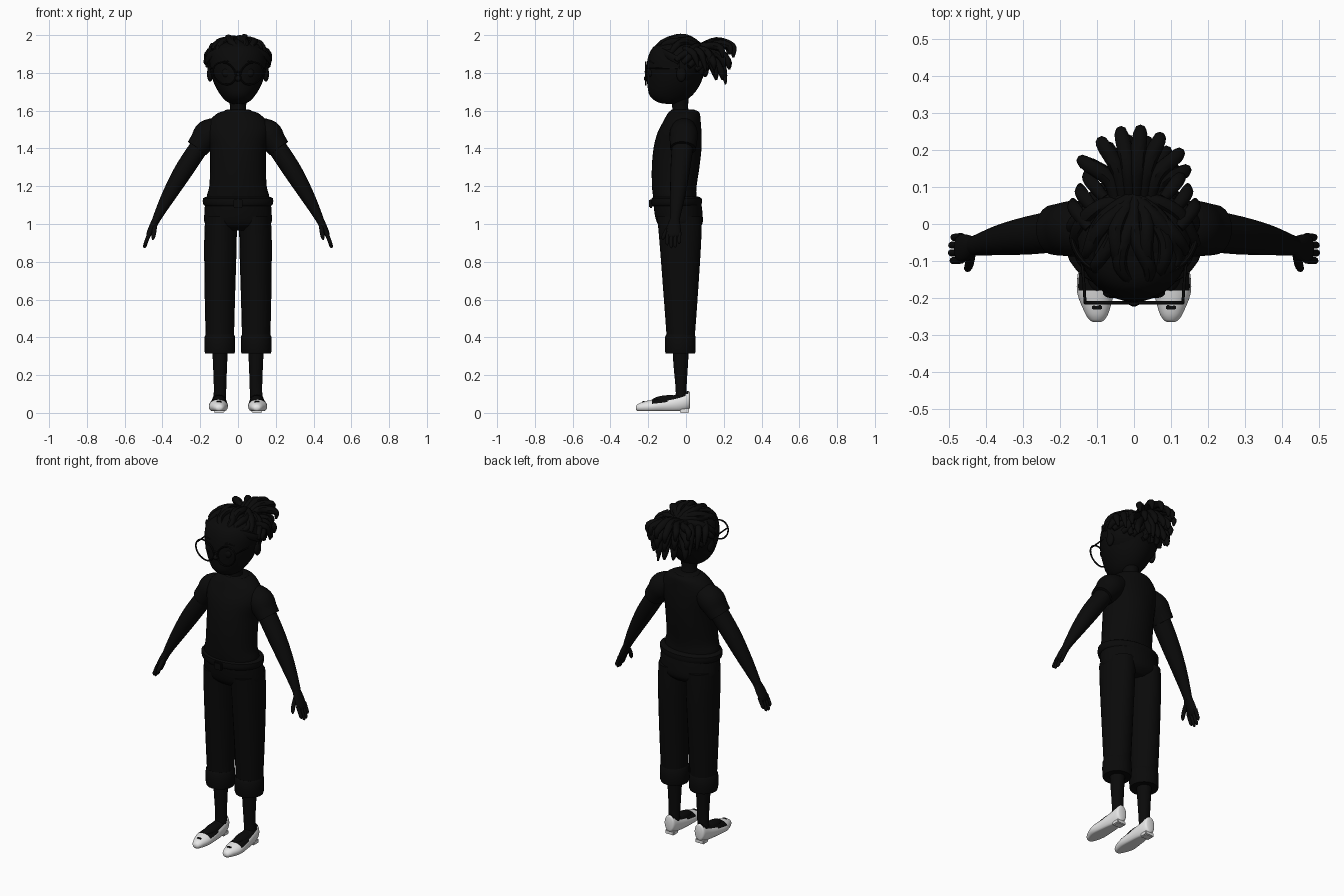
import bpy, bmesh, math, random
from mathutils import Vector

random.seed(4)
X, Y, Z = Vector((1, 0, 0)), Vector((0, 1, 0)), Vector((0, 0, 1))
cube = bpy.data.objects.get("Cube")
if cube:
    bpy.data.objects.remove(cube)


def material(name, value):
    m = bpy.data.materials.new(name)
    m.use_nodes = True
    col = (value, value, value, 1)
    m.diffuse_color = col
    m.node_tree.nodes["Principled BSDF"].inputs["Base Color"].default_value = col
    return m


BLACK = material("black", 0.003)
WHITE = material("white", 0.8)


def finish(name, bm, mat=BLACK):
    bmesh.ops.recalc_face_normals(bm, faces=bm.faces)
    me = bpy.data.meshes.new(name)
    bm.to_mesh(me)
    bm.free()
    ob = bpy.data.objects.new(name, me)
    bpy.context.collection.objects.link(ob)
    me.materials.append(mat)
    bpy.ops.object.select_all(action='DESELECT')
    ob.select_set(True)
    bpy.context.view_layer.objects.active = ob
    bpy.ops.object.shade_smooth_by_angle(angle=math.radians(45))
    return ob


def spline(pts, steps):
    """Catmull-Rom samples through tuples of any length."""
    p = [pts[0]] + list(pts) + [pts[-1]]
    out = []
    for i in range(1, len(p) - 2):
        for k in range(steps):
            t = k / steps
            out.append([0.5 * (2 * b + (c - a) * t + (2 * a - 5 * b + 4 * c - d) * t * t
                               + (3 * b - a - 3 * c + d) * t ** 3)
                        for a, b, c, d in zip(*p[i - 1:i + 3])])
    return out + [list(pts[-1])]


def loft(name, sections, ref=Y, axis=None, sides=20, steps=4, mat=BLACK, floor=None):
    """Skin over sections (x, y, z, radius across, radius along ref)."""
    s = spline(sections, steps)
    bm = bmesh.new()
    rings = []
    for i, (x, y, z, a, b) in enumerate(s):
        n, m = s[min(i + 1, len(s) - 1)], s[max(i - 1, 0)]
        t = axis or (Vector(n[:3]) - Vector(m[:3])).normalized()
        v = (ref - t * ref.dot(t)).normalized()
        u = v.cross(t)
        ring = []
        for k in range(sides):
            w = math.tau * k / sides
            co = (Vector((x, y, z)) + u * max(a, .001) * math.cos(w)
                  + v * max(b, .001) * math.sin(w))
            if floor is not None:
                co.z = max(co.z, floor)
            ring.append(bm.verts.new(co))
        rings.append(ring)
    for r, q in zip(rings, rings[1:]):
        for k in range(sides):
            j = (k + 1) % sides
            bm.faces.new((r[k], r[j], q[j], q[k]))
    bm.faces.new(rings[0])
    bm.faces.new(rings[-1])
    return finish(name, bm, mat)


def ball(name, loc, size, keep=None):
    bm = bmesh.new()
    bmesh.ops.create_uvsphere(bm, u_segments=28, v_segments=18, radius=1)
    for v in bm.verts:
        v.co = Vector([c * r + o for c, r, o in zip(v.co, size, loc)])
    if keep:
        bmesh.ops.delete(bm, geom=[v for v in bm.verts if not keep(v.co)], context='VERTS')
    return finish(name, bm)


def box(name, loc, size, mat=BLACK, bevel=.004):
    bm = bmesh.new()
    bmesh.ops.create_cube(bm, size=1)
    for v in bm.verts:
        v.co = Vector([c * r + o for c, r, o in zip(v.co, size, loc)])
    bmesh.ops.bevel(bm, geom=bm.edges[:], offset=bevel, segments=2, affect='EDGES')
    return finish(name, bm, mat)


def wire(name, pts, r, ref=Y, steps=3):
    return loft(name, [(*p, r, r) for p in pts], ref=ref, sides=8, steps=steps)


# Head, neck and face
loft("head", [(0, -.075, 1.635, .02, .02), (0, -.085, 1.645, .055, .065),
              (0, -.08, 1.68, .09, .112), (0, -.065, 1.74, .125, .14),
              (0, -.055, 1.82, .148, .155), (0, -.05, 1.9, .148, .145),
              (0, -.045, 1.95, .11, .11), (0, -.04, 1.98, .01, .01)], axis=Z, sides=32)
loft("neck", [(0, -.025, 1.56, .06, .055), (0, -.03, 1.61, .043, .042),
              (0, -.035, 1.68, .05, .05)], axis=Z)
ball("nose", (0, -.205, 1.77), (.018, .018, .016))
ball("lips", (0, -.186, 1.705), (.028, .012, .009))

# Glasses, eyes, brows and ears
for s, side in ((-1, "right"), (1, "left")):
    ball(side + "_ear", (s * .148, -.025, 1.795), (.016, .026, .042))
    ball(side + "_eye", (s * .06, -.186, 1.8), (.024, .014, .024))
    wire(side + "_brow", [(s * .03, -.194, 1.85), (s * .06, -.19, 1.862),
                          (s * .095, -.168, 1.85)], .005, Z)
    rim = []
    for k in range(25):
        a = math.tau * k / 24
        rim.append((s * (.072 + .06 * math.cos(a)), -.213,
                    1.797 + .058 * math.sin(a) + .012 * math.cos(a)))
    wire(side + "_glasses_rim", rim, .0045, steps=1)
    wire(side + "_glasses_arm", [(s * .132, -.213, 1.825), (s * .138, -.13, 1.825),
                                 (s * .15, -.02, 1.825)], .004, Z)
wire("glasses_bridge", [(-.015, -.213, 1.8), (0, -.216, 1.806), (.015, -.213, 1.8)], .0045, Z)

# Hair cap and headband
C, R = Vector((0, -.035, 1.845)), Vector((.163, .137, .137))
ball("hair_cap", C, R, lambda c: c.z > 1.71 and (c.y > -.045 or c.z > 1.885 - (c.y + .045) * .1))


def on_skull(d, lift=0.0):
    d = d.normalized()
    return C + Vector([a * (r + lift) for a, r in zip(d, R)])


band = []
for k in range(17):
    a = math.pi * k / 16
    p = on_skull(Vector((math.cos(a), -.9 * math.sin(a), .12 + .5 * math.sin(a))), .006)
    band.append((*p, .008, .02))
loft("headband", band, ref=Z, sides=10, steps=2)

# Locks swept over the skull to the knot, weaving side to side
knot = Vector((0, .75, .66)).normalized()
for i in range(24):
    a = math.tau * (i + .5) / 24
    front = -math.cos(a)
    start = Vector((math.sin(a), front, .12 + (.5 if front < -.3 else -.55 * max(front, 0))))
    start.normalize()
    path = []
    for k in range(8):
        t = k / 7
        d = start.lerp(knot, t)
        d.x += .13 * math.sin(t * 7 + i * 2) * (1 - t)
        p = on_skull(d, .004 + .006 * math.sin(t * 8 + i * 3))
        r = .013 + .007 * math.sin(math.pi * t)
        path.append((*p, r, r))
    loft("lock_%02d" % i, path, ref=X, sides=8, steps=3)

# Ponytail locks fanning out and hanging from the knot
base = on_skull(knot)
for i in range(17):
    f = i / 8 - 1 if i < 17 else 0
    row = i % 3
    tip = Vector((f * .135, .255 - .08 * f * f - .025 * row, 1.9 - .065 * row - .02 * random.random()))
    mid = base.lerp(tip, .5)
    mid.z = 1.972 - .03 * row - .03 * abs(f)
    low = tip + Vector((0, -.008, .045))
    rad = (.016, .021, .019, .006)
    pts = (base + Vector((f * .05, 0, 0)), mid, low, tip)
    loft("ponytail_lock_%02d" % i, [(*p, r, r) for p, r in zip(pts, rad)], ref=X, sides=8)
for s, side in ((-1, "right"), (1, "left")):
    for k in range(3):
        x, y = .15 - .02 * k, .04 + .04 * k
        loft("%s_loose_lock_%d" % (side, k),
             [(s * (x - .03), y - .05, 1.93, .015, .015), (s * (x + .01), y, 1.9, .019, .019),
              (s * (x + .015), y + .025, 1.83 - .02 * k, .006, .006)], ref=X, sides=8)
loft("hanging_lock", [(.02, .1, 1.93, .015, .015), (.03, .17, 1.89, .02, .02),
                      (.035, .2, 1.81, .017, .017), (.04, .21, 1.74, .005, .005)], ref=X, sides=8)

# Shirt body, collar, waistband and buckle
loft("shirt", [(0, -.012, 1.6, .065, .07), (0, -.012, 1.585, .11, .085),
               (0, -.022, 1.54, .155, .1), (0, -.035, 1.48, .165, .117),
               (0, -.045, 1.4, .15, .127), (0, -.055, 1.3, .148, .126),
               (0, -.062, 1.2, .152, .118), (0, -.06, 1.15, .165, .115),
               (0, -.055, 1.11, .165, .115)], axis=Z, sides=32)
loft("collar", [(0, -.014, 1.585, .08, .07), (0, -.014, 1.602, .068, .066),
                (0, -.018, 1.607, .05, .05)], axis=Z)
loft("waistband", [(0, -.05, 1.095, .173, .127), (0, -.05, 1.105, .184, .133),
                   (0, -.05, 1.135, .186, .133), (0, -.05, 1.145, .165, .115)],
     axis=Z, sides=32, steps=2)
box("buckle", (0, -.186, 1.108), (.05, .018, .045))
loft("hips", [(0, -.048, 1.13, .172, .126), (0, -.04, 1.06, .178, .127),
              (0, -.032, 1.0, .174, .118), (0, -.03, .965, .12, .08)], axis=Z, sides=32)

for s, side in ((-1, "right"), (1, "left")):
    # Arm and sleeve
    loft(side + "_sleeve", [(s * .09, -.012, 1.515, .055, .06), (s * .155, -.012, 1.478, .076, .075),
                            (s * .19, -.014, 1.435, .066, .072), (s * .217, -.016, 1.4, .06, .068)])
    loft(side + "_arm", [(s * .19, -.016, 1.43, .05, .058), (s * .28, -.03, 1.295, .05, .052),
                         (s * .355, -.042, 1.17, .04, .042), (s * .415, -.055, 1.06, .026, .03),
                         (s * .436, -.06, 1.015, .02, .025)])
    # Hand with four fingers and a thumb
    loft(side + "_palm", [(s * .43, -.059, 1.03, .02, .024), (s * .452, -.064, .985, .019, .036),
                          (s * .472, -.066, .945, .014, .037), (s * .478, -.066, .93, .006, .03)])
    for k in range(4):
        y = -.097 + .021 * k
        drop = (.015, 0, .003, .022)[k]
        loft("%s_finger_%d" % (side, k + 1),
             [(s * .466, y, .955, .011, .01), (s * .483, y - .002, .915, .01, .01),
              (s * (.494 - drop * .3), y - .002, .882 + drop, .009, .009),
              (s * (.497 - drop * .3), y - .002, .872 + drop, .002, .002)], sides=10)
    loft(side + "_thumb", [(s * .44, -.075, 1.0, .014, .014), (s * .444, -.105, .96, .012, .012),
                           (s * .449, -.12, .93, .01, .01), (s * .452, -.124, .915, .002, .002)],
         ref=X, sides=10)
    # Trouser leg, turned-up cuff and bare leg
    loft(side + "_trouser_leg", [(s * .09, -.035, 1.04, .083, .118), (s * .093, -.03, .9, .086, .11),
                                 (s * .096, -.028, .6, .08, .089), (s * .096, -.028, .37, .074, .072)],
         axis=Z)
    loft(side + "_cuff", [(s * .096, -.03, .315, .074, .074), (s * .096, -.03, .322, .08, .08),
                          (s * .096, -.03, .405, .08, .08), (s * .096, -.03, .412, .072, .07)],
         axis=Z, steps=2)
    loft(side + "_leg", [(s * .095, -.028, .38, .044, .046), (s * .095, -.028, .25, .037, .038),
                         (s * .095, -.026, .13, .033, .029), (s * .098, -.025, .07, .033, .03)],
         axis=Z)
    ball(side + "_foot", (s * .1, -.085, .06), (.037, .1, .034))
    # Pointed flat shoe; the opening on top shows the foot
    shoe = loft(side + "_shoe", [(s * .1, .022, .07, .018, .032), (s * .1, .012, .066, .033, .05),
                                 (s * .1, -.04, .05, .041, .05), (s * .102, -.11, .04, .047, .042),
                                 (s * .104, -.18, .034, .05, .036), (s * .101, -.235, .03, .034, .026),
                                 (s * .1, -.258, .027, .021, .017), (s * .1, -.265, .026, .01, .007)],
                ref=Z, axis=Y, sides=32, steps=6, mat=WHITE, floor=.01)
    shoe.data.materials.append(BLACK)
    for f in shoe.data.polygons:
        c = f.center
        if f.normal.z > .5 and -.185 < c.y < .01:
            f.material_index = 1
    box(side + "_heel", (s * .1, -.008, .012), (.056, .048, .024), WHITE)
    box(side + "_bow", (s * .1, -.225, .058), (.026, .012, .008), bevel=.002)
